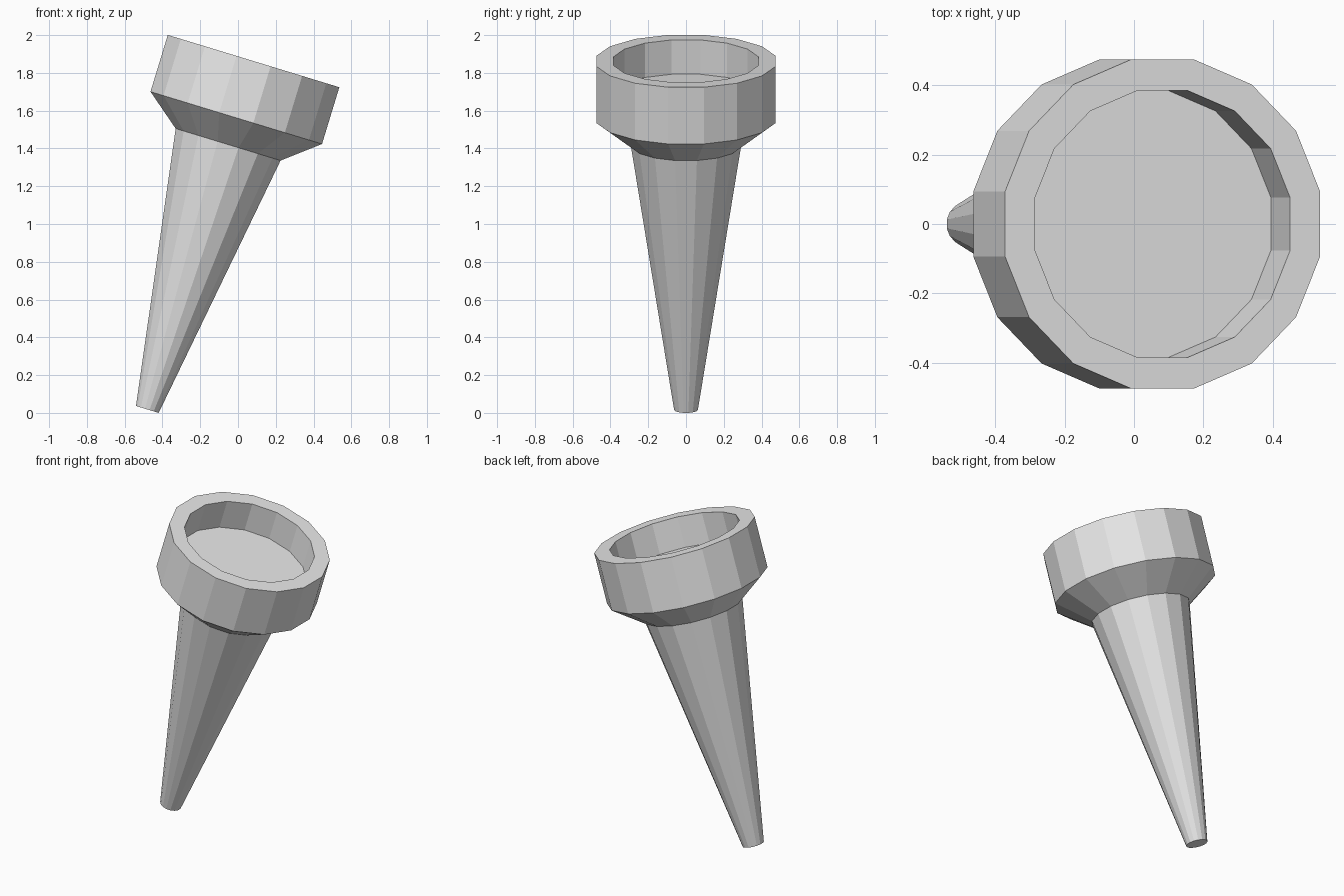
import bpy
import bmesh
from math import cos, sin, pi, radians
from mathutils import Matrix

cube = bpy.data.objects.get("Cube")
if cube:
    bpy.data.objects.remove(cube, do_unlink=True)

SIDES = 16
TILT = radians(16.96)
PLACE = Matrix.Translation((-0.48, 0, 0.0183)) @ Matrix.Rotation(TILT, 4, 'Y')

grey = bpy.data.materials.new("plain_grey")
grey.use_nodes = True
grey.diffuse_color = (0.8, 0.8, 0.8, 1)
grey.node_tree.nodes["Principled BSDF"].inputs["Base Color"].default_value = (0.8, 0.8, 0.8, 1)


def lathe(name, profile, cap_start=False, cap_end=False):
    """Turn a (radius, height) profile around the tilted axis, with flat facets."""
    bm = bmesh.new()
    rings = []
    for r, z in profile:
        angles = [(i + 0.5) * 2 * pi / SIDES for i in range(SIDES)]
        rings.append([bm.verts.new((r * cos(a), r * sin(a), z)) for a in angles])
    for low, high in zip(rings, rings[1:]):
        for i in range(SIDES):
            j = (i + 1) % SIDES
            bm.faces.new((low[i], low[j], high[j], high[i]))
    if cap_start:
        bm.faces.new(rings[0][::-1])
    if cap_end:
        bm.faces.new(rings[-1])
    bm.transform(PLACE)
    mesh = bpy.data.meshes.new(name)
    bm.to_mesh(mesh)
    bm.free()
    mesh.materials.append(grey)
    obj = bpy.data.objects.new(name, mesh)
    bpy.context.collection.objects.link(obj)
    return obj


# Tapered shaft, closed at its narrow foot
lathe("tapered_shaft", [(0.064, 0), (0.296, 1.466)], cap_start=True)

# Flared collar, upright band, flat rim and recessed cup floor
lathe("cup_head", [(0.296, 1.466), (0.484, 1.614), (0.484, 1.928),
                   (0.392, 1.928), (0.392, 1.738)], cap_end=True)
